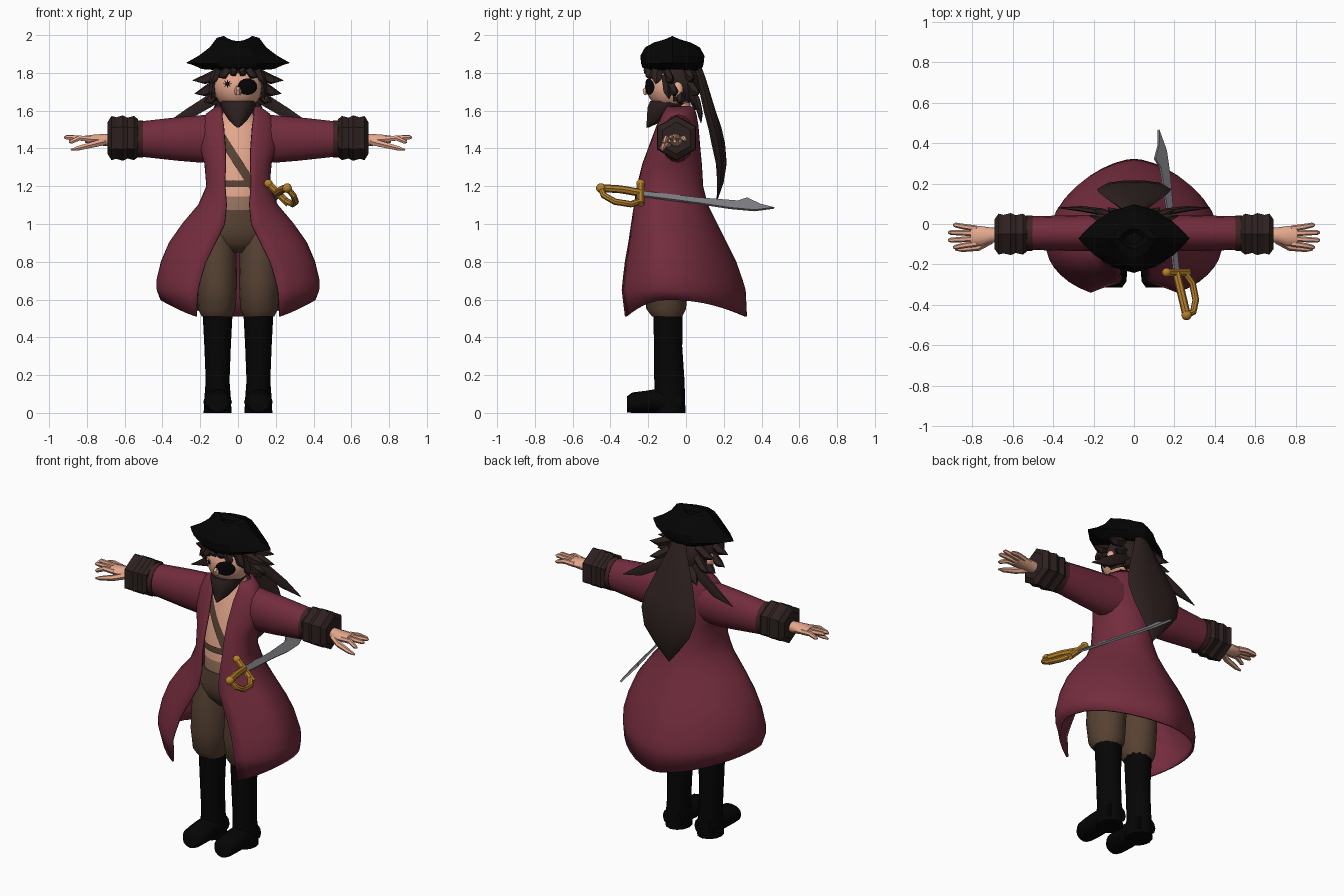
import bpy, bmesh
from math import sin, cos, pi, asin, sqrt
from mathutils import Vector as V

cube = bpy.data.objects.get("Cube")
if cube:
    bpy.data.objects.remove(cube)


def material(name, *rgb):
    m = bpy.data.materials.new(name)
    m.use_nodes = True
    m.diffuse_color = (*rgb, 1)
    m.node_tree.nodes["Principled BSDF"].inputs["Base Color"].default_value = (*rgb, 1)
    return m


MAROON = material("maroon cloth", .17, .025, .046)
SKIN = material("skin", .78, .39, .27)
HAIR = material("dark brown hair", .026, .015, .014)
TRIM = material("red brown trim", .05, .017, .015)
BROWN = material("brown cloth", .095, .054, .033)
TAN = material("tan sash", .32, .18, .12)
BLACK = material("black leather", .0015, .0015, .0015)
GOLD = material("gold", .47, .22, .025)
STEEL = material("steel", .22, .22, .24)
X, Y, Z = V((1, 0, 0)), V((0, 1, 0)), V((0, 0, 1))


def finish(bm, name, mats, mirror=False, angle=40, rule=None):
    bmesh.ops.recalc_face_normals(bm, faces=bm.faces)
    if rule:
        for f in bm.faces:
            f.material_index = rule(f.calc_center_median())
    me = bpy.data.meshes.new(name)
    bm.to_mesh(me)
    bm.free()
    ob = bpy.data.objects.new(name, me)
    bpy.context.collection.objects.link(ob)
    for m in mats:
        me.materials.append(m)
    if mirror:
        ob.modifiers.new("mirror", "MIRROR").use_mirror_merge = False
    if angle:
        bpy.ops.object.select_all(action="DESELECT")
        ob.select_set(True)
        bpy.context.view_layer.objects.active = ob
        bpy.ops.object.shade_smooth_by_angle(angle=angle * pi / 180)
    return ob


def skin_rings(bm, rings, closed=True):
    for a, b in zip(rings, rings[1:]):
        n = len(a)
        for i in range(n if closed else n - 1):
            j = (i + 1) % n
            bm.faces.new((a[i], a[j], b[j], b[i]))


def loft(name, mats, stations, side=X, axis=None, n=12, **kw):
    """Stations are (x, y, z, radius along side, other radius)."""
    bm, rings = bmesh.new(), []
    pts = [V(s[:3]) for s in stations]
    for i, s in enumerate(stations):
        t = axis or (pts[min(i + 1, len(pts) - 1)] - pts[max(i - 1, 0)]).normalized()
        u = (side - t * side.dot(t)).normalized()
        w = t.cross(u)
        rings.append([bm.verts.new(pts[i] + u * s[3] * cos(2 * pi * k / n) + w * s[4] * sin(2 * pi * k / n))
                      for k in range(n)])
    skin_rings(bm, rings)
    bm.faces.new(rings[0])
    bm.faces.new(rings[-1])
    return finish(bm, name, mats, **kw)


def upright(name, mats, rows, x=0, **kw):
    """Rows are (z, centre y, half width, half depth)."""
    return loft(name, mats, [(x, cy, z, a, b) for z, cy, a, b in rows], axis=Z, **kw)


# Torso with sash
TORSO = [(1.0, -.1, .14, .11), (1.065, -.1, .14, .115), (1.145, -.1, .14, .11), (1.25, -.09, .145, .11),
         (1.4, -.06, .15, .11), (1.52, -.045, .13, .085), (1.6, -.035, .07, .065), (1.7, -.05, .065, .06)]
upright("torso", [SKIN, TAN, BROWN], TORSO, n=20,
        rule=lambda c: 2 if c.z < 1.06 else 1 if c.z < 1.14 else 0)


def torso_front(x, z):
    for a, b in zip(TORSO, TORSO[1:]):
        if a[0] <= z <= b[0]:
            f = (z - a[0]) / (b[0] - a[0])
            cy, hx, hy = (a[i] + (b[i] - a[i]) * f for i in (1, 2, 3))
            return cy - hy * sqrt(max(0, 1 - (x / hx) ** 2)) - .007


def strap(name, x0, z0, x1, z1, half):
    bm, rows = bmesh.new(), []
    for i in range(9):
        x, z = x0 + (x1 - x0) * i / 8, z0 + (z1 - z0) * i / 8
        rows.append([bm.verts.new((x, torso_front(x, z + d), z + d)) for d in (-half, half)])
    skin_rings(bm, rows, False)
    finish(bm, name, [BROWN])


strap("chest_strap", -.1, 1.48, .08, 1.2, .042)
strap("waist_belt", -.11, 1.213, .11, 1.213, .018)

# Breeches and boots
upright("breeches_hips", [BROWN], [(.85, -.1, .1, .06), (.9, -.1, .165, .1), (.95, -.1, .18, .12),
                                   (1.0, -.1, .17, .122), (1.075, -.1, .148, .118)], n=20, angle=70)
upright("breeches_leg", [BROWN], [(.51, -.1, .08, .08), (.55, -.105, .1, .105), (.68, -.11, .107, .12),
                                  (.85, -.1, .104, .12), (.97, -.1, .075, .1)], x=.112, n=16, mirror=True)
upright("boot_shaft", [BLACK], [(0, -.085, .074, .082), (.08, -.085, .07, .08), (.17, -.088, .063, .08),
                                (.35, -.095, .07, .075), (.525, -.095, .079, .077)], x=.108, mirror=True)
loft("boot_foot", [BLACK], [(.108, -.02, .06, .065, .06), (.108, -.16, .063, .073, .063), (.108, -.22, .058, .076, .058),
                            (.108, -.285, .054, .07, .054), (.108, -.313, .045, .05, .042)],
     axis=Y, n=12, angle=60, mirror=True)

# Long coat, open at the front: (z, half width, opening, front y, back y)
COAT = [(1.62, .11, .085, -.1, .035), (1.58, .165, .085, -.12, .05), (1.52, .195, .075, -.15, .06),
        (1.4, .195, .066, -.195, .07), (1.32, .172, .066, -.225, .078), (1.2, .162, .068, -.255, .085),
        (1.1, .205, .06, -.27, .11), (1.0, .29, .07, -.285, .16), (.9, .36, .12, -.3, .21),
        (.8, .403, .17, -.318, .26), (.7, .428, .2, -.33, .295), (.65, .425, .212, -.335, .31), (.6, .405, .22, -.318, .317)]
bm, rings = bmesh.new(), []
for z, w, o, yf, yb in COAT:
    t0, cy, ring = asin(o / w), yf * .65 + yb * .35, []
    for k in range(33):
        t = t0 + (2 * pi - 2 * t0) * k / 32
        c, s = cos(t), sin(t)
        front = c / cos(t0)
        y = cy + (yf - cy) * front if c > 0 else cy - (yb - cy) * c
        drop = .09 * (front if c > 0 else c) ** 2 if z == .6 else 0
        taper = abs(s) ** .25 if c < 0 and z < 1.05 else 1
        ring.append(bm.verts.new((w * s * taper, y, z - drop)))
    rings.append(ring)
skin_rings(bm, rings, False)
coat = finish(bm, "coat", [MAROON])
shell = coat.modifiers.new("thickness", "SOLIDIFY")
shell.thickness, shell.offset = .012, 0

# Sleeves, cuffs and hands
loft("sleeve", [MAROON], [(.11, -.04, 1.46, .09, .125), (.2, -.045, 1.45, .09, .125), (.32, -.045, 1.45, .088, .115),
                          (.52, -.045, 1.45, .083, .093)], side=Y, axis=X, n=16, mirror=True)
loft("cuff_trim", [TRIM], [(.503, -.046, 1.45, .088, .097), (.535, -.047, 1.45, .088, .098)],
     side=Y, axis=X, n=16, mirror=True)
loft("fur_cuff", [HAIR], [(x, -.05, 1.455, r, r) for x, r in
                          ((.53, .1), (.55, .117), (.585, .108), (.61, .12), (.645, .11), (.67, .117), (.69, .085))],
     side=Z, axis=X, n=6, angle=0, mirror=True)
loft("palm", [SKIN], [(.66, -.055, 1.443, .036, .034), (.71, -.055, 1.445, .038, .033), (.76, -.06, 1.447, .05, .028),
                      (.81, -.06, 1.449, .05, .019)], side=Y, axis=X, n=10, mirror=True)
for i, (tip, y0, y1, z1) in enumerate(((.895, -.022, -.005, 1.445), (.92, -.046, -.042, 1.462),
                                       (.92, -.072, -.08, 1.458), (.895, -.097, -.115, 1.435))):
    loft(f"finger_{i + 1}", [SKIN], [(.78, y0, 1.449, .015, .017), (.84, (y0 + y1) / 2, 1.455, .014, .015),
                                     (tip - .012, y1, z1, .012, .012), (tip, y1, z1 - .003, .005, .004)],
         side=Y, n=6, mirror=True)
loft("thumb", [SKIN], [(.71, -.08, 1.435, .02, .02), (.77, -.115, 1.42, .018, .018), (.85, -.125, 1.4, .014, .013),
                       (.885, -.126, 1.392, .005, .005)], side=Y, n=6, mirror=True)

# Head, nose, ears and beard
HC, HR = V((0, -.08, 1.73)), .13


def ball(name, mat, centre, size, cut=None, **kw):
    bm = bmesh.new()
    bmesh.ops.create_uvsphere(bm, u_segments=20, v_segments=14, radius=1)
    for v in bm.verts:
        v.co = V(centre) + V((v.co.x * size[0], v.co.y * size[1], v.co.z * size[2]))
    if cut:
        bmesh.ops.delete(bm, geom=[f for f in bm.faces if cut(f.calc_center_median())], context="FACES")
    return finish(bm, name, [mat], **kw)


ball("head", SKIN, HC, (HR, HR, HR))
ball("ear", SKIN, (.135, -.045, 1.71), (.02, .03, .042), mirror=True)
loft("nose", [SKIN], [(0, -.195, 1.735, .012, .01), (0, -.215, 1.705, .018, .018), (0, -.21, 1.685, .016, .014)], n=6)
upright("beard", [HAIR], [(1.65, -.085, .1, .11), (1.62, -.1, .092, .108), (1.575, -.135, .066, .075),
                          (1.545, -.165, .045, .045), (1.51, -.205, .006, .006)], n=10)


# Eye patch and eye, laid over the curve of the face
def face_plate(name, cx, cz, radii, tall):
    bm, rings, n = bmesh.new(), [], 16
    for s in (.05, .5, 1):
        ring = []
        for k in range(n):
            r = radii[k % len(radii)] * s
            x, z = cx + r * cos(2 * pi * k / n), cz + r * tall * sin(2 * pi * k / n)
            depth = sqrt(max(.001, HR ** 2 - x ** 2 - (z - HC.z) ** 2))
            ring.append(bm.verts.new((x, HC.y - depth - .006, z)))
        rings.append(ring)
    skin_rings(bm, rings)
    bm.faces.new(rings[0])
    finish(bm, name, [BLACK])


face_plate("eye_patch", .05, 1.727, (.052,), .85)
face_plate("right_eye", -.056, 1.742, (.026, .009), 1)

# Hair cap, spikes, locks and tail
ball("hair_cap", HAIR, (0, -.07, 1.735), (.142, .145, .14),
     cut=lambda c: c.z < 1.64 or (c.y < -.06 and c.z < 1.8))
SPIKES = [((.09, -.1, 1.8), (.24, -.07, 1.76)), ((.11, -.08, 1.74), (.23, -.05, 1.69)), ((.11, -.03, 1.7), (.18, -.03, 1.645)),
          ((.09, .01, 1.8), (.22, .04, 1.77)), ((.09, .02, 1.74), (.2, .07, 1.69)), ((.06, .03, 1.68), (.13, .08, 1.6)),
          ((.05, -.18, 1.83), (.1, -.205, 1.775)), ((.1, -.15, 1.83), (.15, -.16, 1.74)), ((.02, -.19, 1.83), (.035, -.218, 1.795)),
          ((.12, -.1, 1.79), (.14, -.09, 1.66))]
for i, (a, b) in enumerate(SPIKES):
    a, b = V(a), V(b)
    mid = a.lerp(b, .6) - Z * .012
    loft(f"hair_spike_{i + 1}", [HAIR], [(*a, .025, .032), (*mid, .022, .026), (*b, .001, .001)],
         side=Y if i < 6 else X, n=5, angle=0, mirror=True)
loft("side_lock", [HAIR], [(.06, .02, 1.7, .02, .03), (.16, .06, 1.645, .018, .036), (.26, .075, 1.585, .014, .032),
                           (.375, .08, 1.535, .002, .002)], side=Y, n=6, mirror=True)
loft("hair_tail", [HAIR], [(0, .05, 1.86, .03, .02), (0, .08, 1.77, .065, .025), (0, .125, 1.6, .135, .032),
                           (0, .155, 1.5, .172, .036), (0, .172, 1.42, .184, .037), (0, .187, 1.32, .155, .03),
                           (0, .182, 1.22, .08, .018), (0, .165, 1.13, .003, .003)], n=10, angle=60)

# Folded-brim hat with a pointed lens plan and twin peaks
bm, rings = bmesh.new(), []
for z, hx, hy, rise in ((1.812, .19, .14, .008), (1.83, .235, .16, .01), (1.848, .275, .165, .005), (1.89, .205, .17, .003),
                        (1.935, .15, .145, 0), (1.962, .112, .095, .023), (1.968, .075, .05, .028), (1.95, .045, .03, .01)):
    ring = []
    for k in range(16):
        c, s = cos(2 * pi * k / 16), sin(2 * pi * k / 16)
        ring.append(bm.verts.new((hx * c, -.072 + hy * s * abs(s), z + rise * c * c)))
    rings.append(ring)
skin_rings(bm, rings)
bm.faces.new(rings[0])
bm.faces.new(rings[-1])
finish(bm, "hat", [BLACK], angle=0)

# Curved sword: blade outline as (along, across), tilted on its long axis
base = V((.205, -.23, 1.155))
along = (V((.125, .47, 1.072)) - base).normalized()
across = V((-.7, 0, .7))
OUTLINE = [(0, -.017), (.3, -.022), (.47, -.03), (.6, -.025), (.705, .012), (.63, .025),
           (.56, .062), (.51, .03), (.3, .018), (0, .017)]
bm = bmesh.new()
blade = bm.faces.new([bm.verts.new(base + along * a + across * b) for a, b in OUTLINE])
extra = bmesh.ops.extrude_face_region(bm, geom=[blade])["geom"]
bmesh.ops.translate(bm, vec=along.cross(across).normalized() * .012, verts=[g for g in extra if isinstance(g, bmesh.types.BMVert)])
finish(bm, "sword_blade", [STEEL], angle=0)


def rod(name, points, r):
    loft(name, [GOLD], [(*p, r, r) for p in points], side=V((.6, .3, .7)), n=8)


guard, pommel = V((.21, -.24, 1.165)), V((.26, -.45, 1.19))
rod("sword_grip", (guard, guard.lerp(pommel, .5) + Z * .006, pommel), .021)
ball("sword_pommel", GOLD, pommel, (.025, .026, .025))
rod("sword_crossguard", (guard + across * .065, guard + across * .03, guard - across * .085), .02)
ball("crossguard_knob", GOLD, guard + across * .07, (.023, .023, .023))
out = -across * .095
rod("knuckle_guard", (guard - across * .06, guard.lerp(pommel, .25) + out, guard.lerp(pommel, .65) + out * .95,
                      guard.lerp(pommel, .93) + out * .55, pommel), .017)
